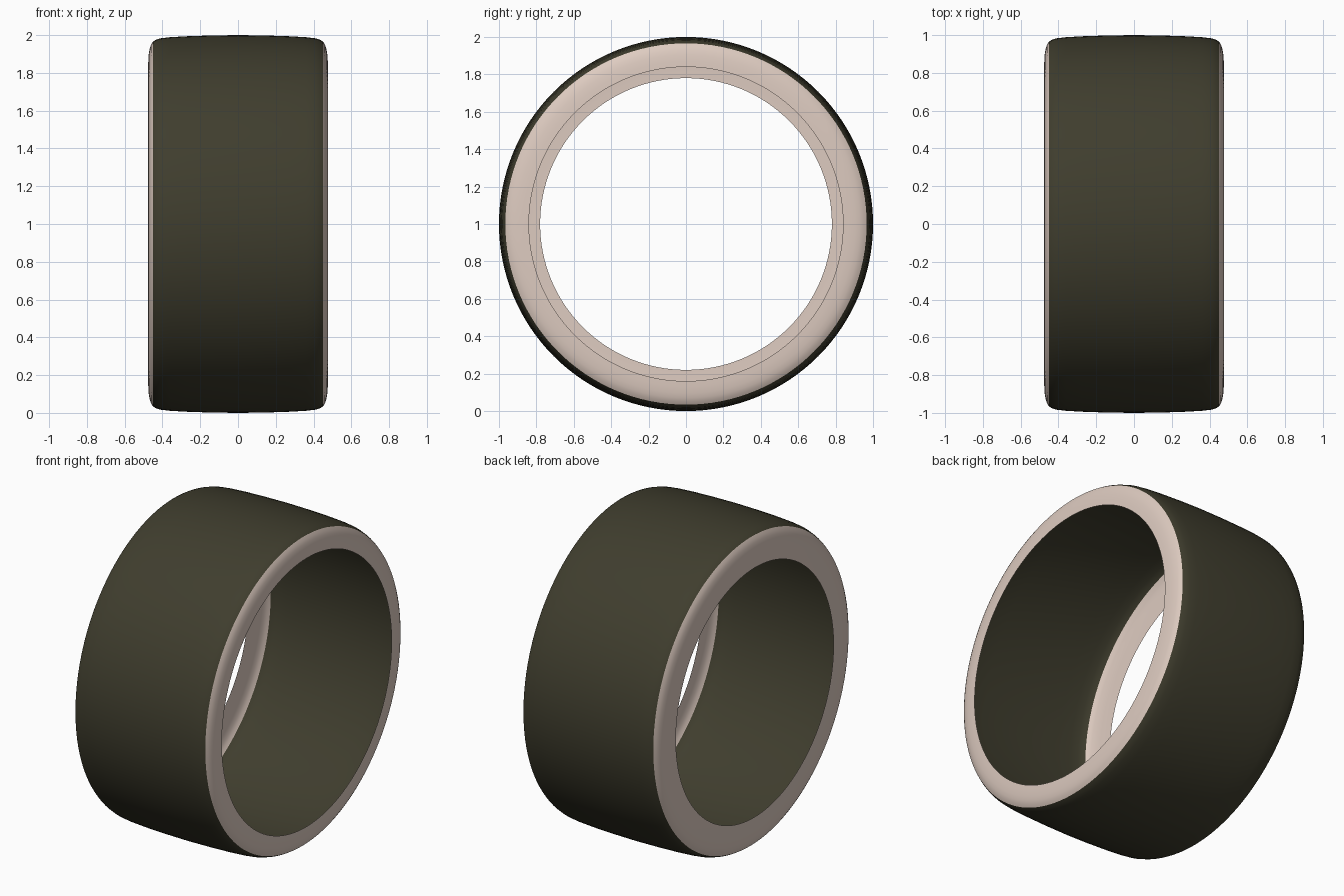
import bpy, bmesh, math

if "Cube" in bpy.data.objects:
    bpy.data.objects.remove(bpy.data.objects["Cube"])

SEGMENTS = 128


def material(name, rgb):
    m = bpy.data.materials.new(name)
    m.diffuse_color = (*rgb, 1)
    m.use_nodes = True
    m.node_tree.nodes["Principled BSDF"].inputs["Base Color"].default_value = m.diffuse_color
    return m


def lathe(name, profile, mat):
    """Revolve (x, radius) points around the wheel axle (x axis at z = 1)."""
    bm = bmesh.new()
    rings = []
    for i in range(SEGMENTS):
        a = 2 * math.pi * i / SEGMENTS
        rings.append([bm.verts.new((x, r * math.sin(a), 1 + r * math.cos(a)))
                      for x, r in profile])
    for i in range(SEGMENTS):
        p, q = rings[i], rings[(i + 1) % SEGMENTS]
        for j in range(len(profile) - 1):
            bm.faces.new((p[j], p[j + 1], q[j + 1], q[j]))
    for f in bm.faces:
        f.smooth = True
        # all normals face away from the hollow inside of the tyre
        c = f.calc_center_median()
        f.normal_update()
        radial = math.hypot(c.y, c.z - 1)
        out = (c.x, c.y / radial * (radial - 0.8), (c.z - 1) / radial * (radial - 0.8))
        if sum(n * o for n, o in zip(f.normal, out)) < 0:
            f.normal_flip()
    mesh = bpy.data.meshes.new(name)
    bm.to_mesh(mesh)
    bm.free()
    mesh.materials.append(mat)
    ob = bpy.data.objects.new(name, mesh)
    bpy.context.collection.objects.link(ob)
    return ob


rubber = material("dark_rubber", (0.05, 0.047, 0.027))
wall = material("pale_wall", (0.73, 0.6, 0.53))

# crowned tread, hollow underneath
half = [(0.45, 0.966), (0.435, 0.975), (0.41, 0.983), (0.36, 0.989),
        (0.27, 0.994), (0.15, 0.998)]
lathe("tread", [(-x, r) for x, r in half] + [(0, 1)] + half[::-1], rubber)

# thin sidewalls: the left opening is narrower than the right one
shoulder = [(0.475, 0.87), (0.472, 0.905), (0.467, 0.93), (0.46, 0.95), (0.45, 0.966)]
for name, side, bead in (("left_sidewall", -1, 0.78), ("right_sidewall", 1, 0.84)):
    lathe(name, [(side * x, r) for x, r in [(0.476, bead)] + shoulder], wall)
